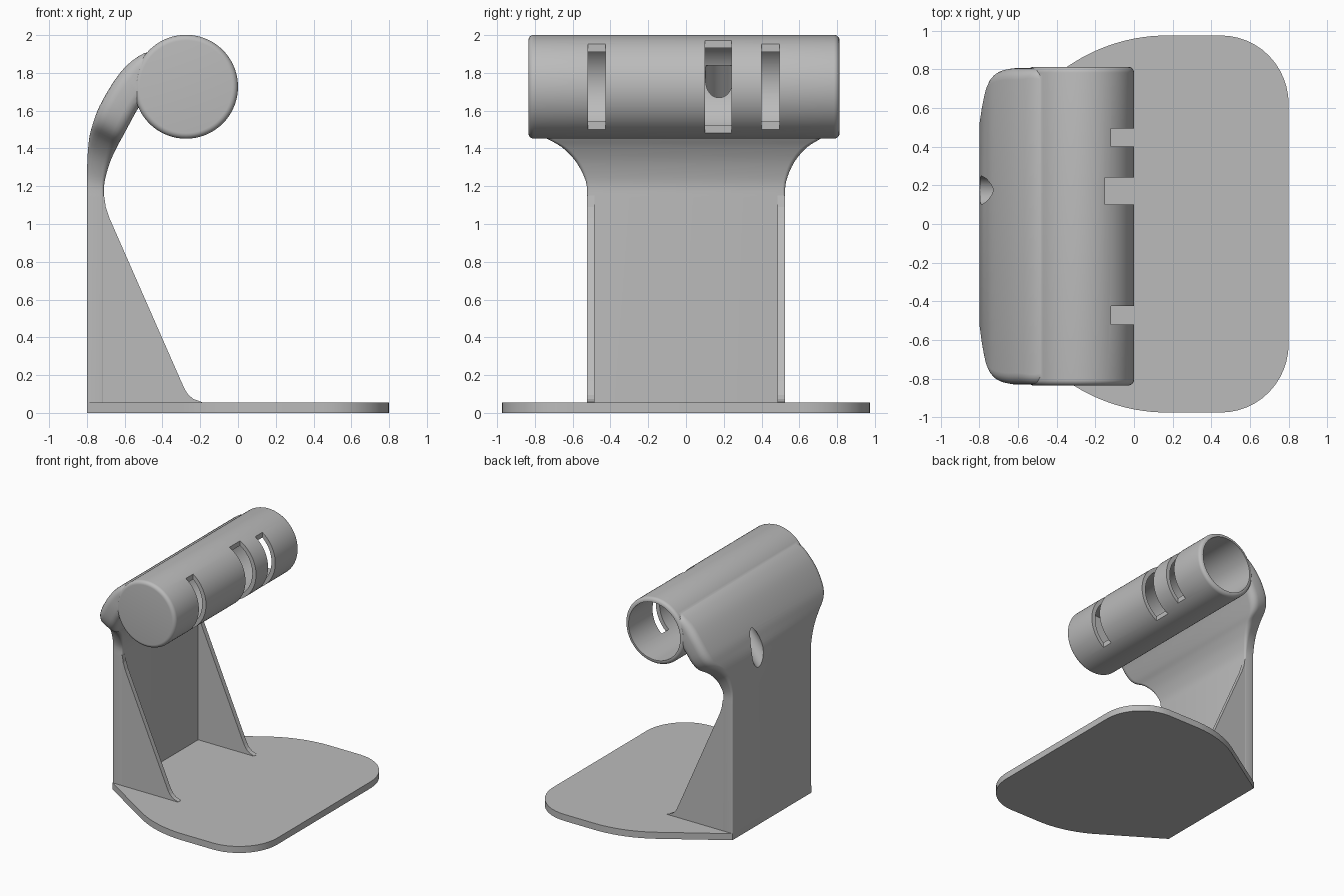
import bpy, bmesh, math
from mathutils import Vector

if "Cube" in bpy.data.objects:
    bpy.data.objects.remove(bpy.data.objects["Cube"])

grey = bpy.data.materials.new("plain grey")
grey.diffuse_color = (0.5, 0.5, 0.5, 1)
grey.use_nodes = True
grey.node_tree.nodes["Principled BSDF"].inputs["Base Color"].default_value = grey.diffuse_color


def loft(name, rings):
    """Skin a list of closed rings and cap both ends."""
    bm = bmesh.new()
    vs = [[bm.verts.new(p) for p in ring] for ring in rings]
    n = len(rings[0])
    for a, b in zip(vs, vs[1:]):
        for i in range(n):
            j = (i + 1) % n
            bm.faces.new((a[i], a[j], b[j], b[i]))
    bm.faces.new(vs[0][::-1])
    bm.faces.new(vs[-1])
    bmesh.ops.recalc_face_normals(bm, faces=bm.faces[:])
    mesh = bpy.data.meshes.new(name)
    bm.to_mesh(mesh)
    bm.free()
    mesh.materials.append(grey)
    ob = bpy.data.objects.new(name, mesh)
    bpy.context.collection.objects.link(ob)
    return ob


def circle(center, axis, r, n=72):
    axis = Vector(axis).normalized()
    u = axis.orthogonal().normalized()
    v = axis.cross(u)
    return [Vector(center) + r * (math.cos(t) * u + math.sin(t) * v)
            for t in (2 * math.pi * i / n for i in range(n))]


def box(name, x0, x1, y0, y1, z0, z1):
    return loft(name, [[(x0, y0, z), (x1, y0, z), (x1, y1, z), (x0, y1, z)]
                       for z in (z0, z1)])


def combine(ob, other, op):
    mod = ob.modifiers.new(op, 'BOOLEAN')
    mod.operation, mod.solver, mod.object = op, 'EXACT', other
    activate(ob)
    bpy.ops.object.modifier_apply(modifier=mod.name)
    bpy.data.objects.remove(other)


def activate(ob):
    bpy.ops.object.select_all(action='DESELECT')
    ob.select_set(True)
    bpy.context.view_layer.objects.active = ob


def smooth(ob, angle=32):
    activate(ob)
    bpy.ops.object.shade_smooth_by_angle(angle=math.radians(angle))


# Base plate: rounded front corners, arcs sweeping back to the wall
half = [(0.45 + 0.35 * math.sin(t), 0.62 + 0.355 * math.cos(t))
        for t in (math.pi / 2 * (1 - i / 12) for i in range(13))]
half += [(0.17 - 0.9 * math.sin(t), 0.075 + 0.9 * math.cos(t))
         for t in (math.radians(32 * i / 12) for i in range(13))]
half.append((-0.8, 0.525))
outline = half + [(x, -y) for x, y in reversed(half)]
smooth(loft("base_plate", [[(x, y, z) for x, y in outline] for z in (0, 0.055)]))

# Triangular side gussets
gusset = [(-0.715, 0.05), (-0.19, 0.05), (-0.19, 0.057), (-0.235, 0.073),
          (-0.262, 0.095), (-0.28, 0.122), (-0.30, 0.165), (-0.68, 1.03),
          (-0.70, 1.09), (-0.709, 1.15), (-0.715, 1.15)]
for name, y0, y1 in (("gusset_back", 0.485, 0.525), ("gusset_front", -0.525, -0.485)):
    loft(name, [[(x, y, z) for x, z in gusset] for y in (y0, y1)])

# Wall and flared neck: outer x,z / inner x,z / half width / y centre / corner radius
stations = [
    (-0.80, 1.14, -0.71, 1.14, 0.525, 0, 0.012),
    (-0.80, 1.25, -0.707, 1.22, 0.53, 0, 0.016),
    (-0.795, 1.38, -0.68, 1.32, 0.58, -0.004, 0.03),
    (-0.785, 1.47, -0.645, 1.40, 0.66, -0.008, 0.045),
    (-0.765, 1.54, -0.615, 1.455, 0.755, -0.012, 0.055),
    (-0.735, 1.62, -0.58, 1.52, 0.80, -0.012, 0.06),
    (-0.67, 1.735, -0.53, 1.61, 0.817, -0.012, 0.06),
    (-0.60, 1.828, -0.47, 1.69, 0.818, -0.012, 0.06),
    (-0.52, 1.892, -0.40, 1.72, 0.816, -0.012, 0.05),
    (-0.45, 1.918, -0.33, 1.72, 0.80, -0.012, 0.05),
    (-0.38, 1.94, -0.28, 1.73, 0.78, -0.012, 0.05),
]


def blend(p0, p1, p2, p3, t):
    return [0.5 * (2 * b + (c - a) * t + (2 * a - 5 * b + 4 * c - d) * t * t
                   + (3 * b - a - 3 * c + d) * t ** 3)
            for a, b, c, d in zip(p0, p1, p2, p3)]


def section(s):
    ox, oz, ix, iz, hw, yc, r = s
    outer, inner = Vector((ox, 0, oz)), Vector((ix, 0, iz))
    depth = (inner - outer).length
    d = (inner - outer) / depth
    ring = []
    for k, (a, y) in enumerate(((depth - r, hw - r), (r, hw - r),
                                (r, r - hw), (depth - r, r - hw))):
        for i in range(6):
            t = math.pi / 2 * (k + i / 5)
            ring.append(outer + d * (a + r * math.cos(t))
                        + Vector((0, yc + y + r * math.sin(t), 0)))
    return ring


rings = [section((-0.8, 0.055, -0.71, 0.055, 0.525, 0, 0.012))]
last = len(stations) - 1
for i in range(last):
    quad = [stations[min(max(i + k, 0), last)] for k in (-1, 0, 1, 2)]
    rings += [section(blend(*quad, j / 4)) for j in range(4)]
rings.append(section(stations[-1]))
body = loft("wall_and_holder", rings)

# Holder tube with rounded rims
cx, cz, R, rim = -0.275, 1.7265, 0.275, 0.03
y_front, y_back = -0.835, 0.813
prof = [(y_front + rim * (1 - math.cos(t)), R - rim + rim * math.sin(t))
        for t in (math.pi / 2 * i / 6 for i in range(7))]
prof += [(y_back - (y - y_front), r) for y, r in reversed(prof)]
tube = loft("tube", [circle((cx, y, cz), (0, 1, 0), r) for y, r in prof])
combine(body, tube, 'UNION')

# Bore, open at the back end
bore = loft("bore", [circle((cx, y, cz), (0, 1, 0), 0.24) for y in (-0.795, 1.0)])
combine(body, bore, 'DIFFERENCE')

# Three slots through the tube wall
for x0, y0, y1 in ((-0.12, -0.52, -0.425), (-0.15, 0.10, 0.24), (-0.12, 0.40, 0.495)):
    combine(body, box("slot", x0, 0.1, y0, y1, 1.4, 2.1), 'DIFFERENCE')

# Slanted cable hole from the neck into the bore
direction = Vector((math.cos(math.radians(50)), 0, math.sin(math.radians(50))))
end = Vector((-0.47, 0.175, 1.827))
cable = loft("cable_hole", [circle(p, direction, 0.073, 40)
                            for p in (end - direction * 0.9, end)])
combine(body, cable, 'DIFFERENCE')
smooth(body)
